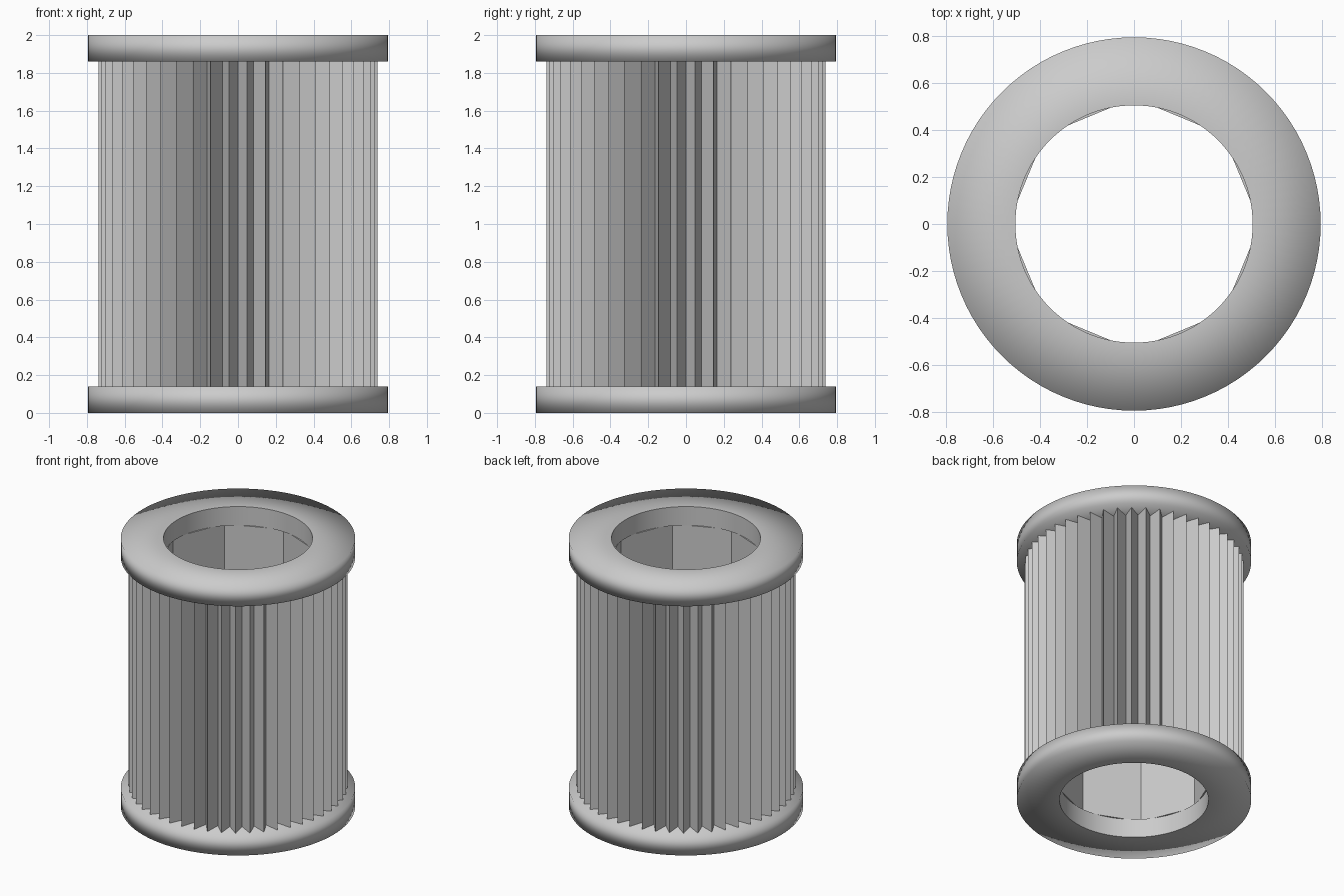
import bpy, bmesh
from math import sin, cos, pi

cube = bpy.data.objects.get("Cube")
if cube:
    bpy.data.objects.remove(cube)

HEIGHT, CAP = 2.0, 0.14
OUTER, BORE = 0.793, 0.504
TIP, VALLEY, CORE = 0.74, 0.632, 0.535
PLEATS, SIDES, SEGMENTS = 48, 8, 96

grey = bpy.data.materials.new("light_grey")
grey.use_nodes = True
colour = (0.6, 0.6, 0.6, 1)
grey.diffuse_color = colour
grey.node_tree.nodes["Principled BSDF"].inputs["Base Color"].default_value = colour


def ring(bm, count, radius, z):
    """Loop of vertices; radius is a function of the vertex index."""
    return [bm.verts.new((radius(i) * cos(2 * pi * i / count),
                          radius(i) * sin(2 * pi * i / count), z))
            for i in range(count)]


def bridge(bm, a, b):
    n = len(a)
    return [bm.faces.new((a[i], a[(i + 1) % n], b[(i + 1) % n], b[i])) for i in range(n)]


def finish(bm, name):
    bmesh.ops.recalc_face_normals(bm, faces=bm.faces)
    mesh = bpy.data.meshes.new(name)
    bm.to_mesh(mesh)
    bm.free()
    mesh.materials.append(grey)
    obj = bpy.data.objects.new(name, mesh)
    bpy.context.collection.objects.link(obj)


def end_cap(name, z):
    """Flat ring with a softly shaded rim and a crisp bore."""
    bm = bmesh.new()
    profile = [(BORE, z), (OUTER, z), (OUTER, z + CAP), (BORE, z + CAP)]
    loops = [ring(bm, SEGMENTS, lambda i, r=r: r, h) for r, h in profile]
    for k in range(4):
        for face in bridge(bm, loops[k], loops[(k + 1) % 4]):
            face.smooth = True
    for loop in (loops[0], loops[3]):
        for i in range(SEGMENTS):
            bm.edges.get((loop[i - 1], loop[i])).smooth = False
    finish(bm, name)


def pleated_body():
    """Zigzag outer wall around an eight-sided core, closed at both ends."""
    bm = bmesh.new()
    count = 2 * PLEATS
    step = count // SIDES
    walls = []
    for z in (CAP, HEIGHT - CAP):
        outer = ring(bm, count, lambda i: TIP if i % 2 else VALLEY, z)
        inner = ring(bm, SIDES, lambda i: CORE, z)
        walls.append((outer, inner))
        for k in range(SIDES):
            arc = [outer[(k * step + i) % count] for i in range(step + 1)]
            bm.faces.new(arc + [inner[(k + 1) % SIDES], inner[k]])
    (outer_low, inner_low), (outer_high, inner_high) = walls
    bridge(bm, outer_low, outer_high)
    bridge(bm, inner_low, inner_high)
    finish(bm, "pleated_filter_body")


pleated_body()
end_cap("bottom_cap", 0)
end_cap("top_cap", HEIGHT - CAP)
